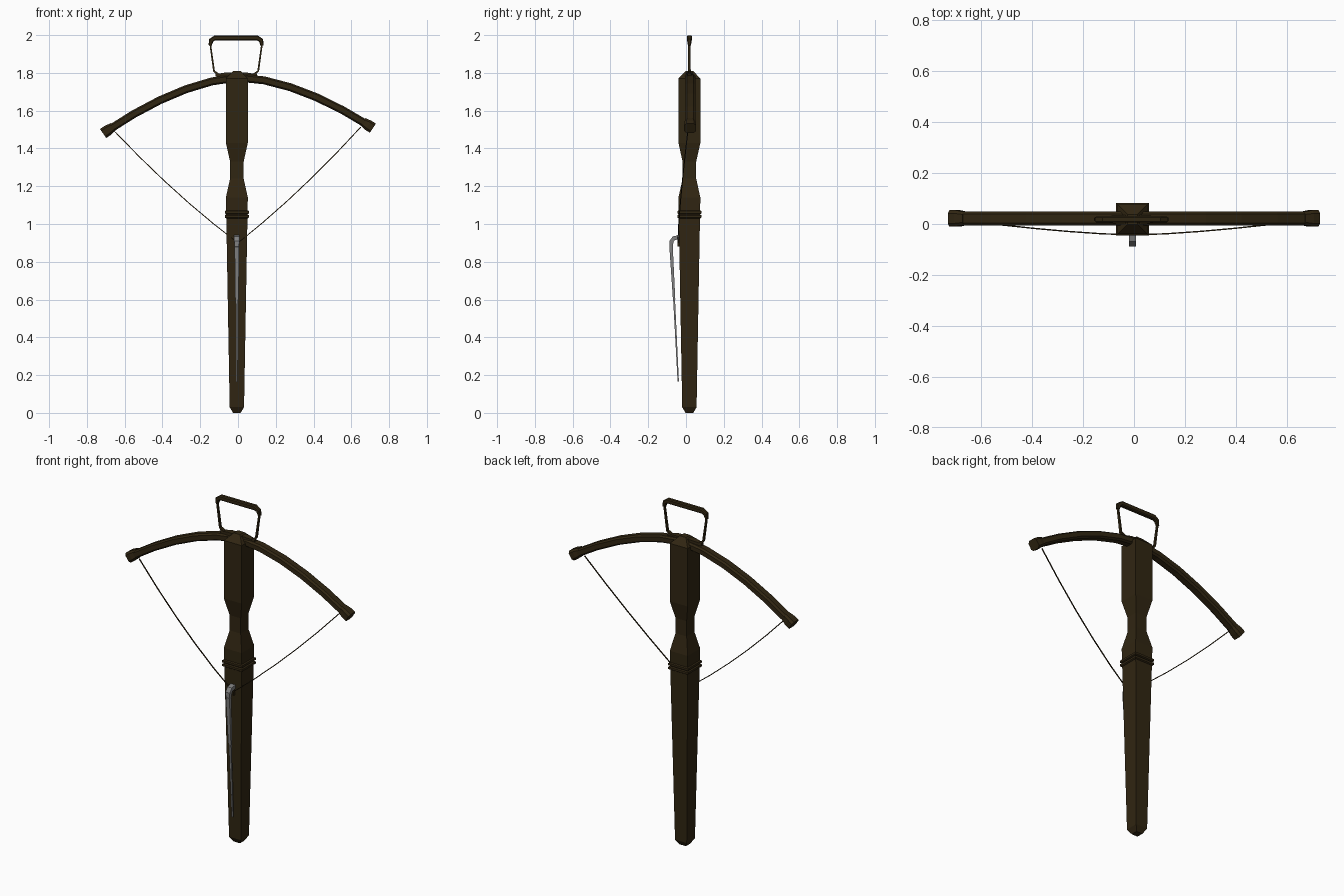
import bpy
import bmesh
import math
from mathutils import Vector

cube = bpy.data.objects.get("Cube")
if cube:
    bpy.data.objects.remove(cube, do_unlink=True)


def material(name, colour):
    mat = bpy.data.materials.new(name)
    mat.use_nodes = True
    mat.diffuse_color = (*colour, 1)
    mat.node_tree.nodes["Principled BSDF"].inputs["Base Color"].default_value = (*colour, 1)
    return mat


WOOD = material("dark wood", (0.03, 0.019, 0.006))
STEEL = material("grey steel", (0.22, 0.22, 0.22))

SIDEWAYS, DEPTH = Vector((1, 0, 0)), Vector((0, 1, 0))
CENTRE_X, CENTRE_Y = -0.006, 0.018
SIDES = {"right": -1, "left": 1}


def section(count):
    """Clamped polygon: four sides give a square, eight a bevelled square."""
    return [tuple(max(-1, min(1, 1.6 * wave(math.tau * (k + 0.5) / count)))
                  for wave in (math.cos, math.sin)) for k in range(count)]


def sweep(name, path, size, scales=None, axis=DEPTH, sides=4, mat=WOOD):
    """Loft a section along a path; size is (in-plane half, half along axis)."""
    points = [Vector(p) for p in path]
    scales = scales or [1] * len(points)
    last = len(points) - 1
    bm = bmesh.new()
    rings = []
    for i, (point, scale) in enumerate(zip(points, scales)):
        tangent = points[min(i + 1, last)] - points[max(i - 1, 0)]
        normal = tangent.cross(axis).normalized() * size[0] * scale
        across = axis * size[1] * scale
        rings.append([bm.verts.new(point + normal * u + across * v) for u, v in section(sides)])
    for lower, upper in zip(rings, rings[1:]):
        for k in range(sides):
            following = (k + 1) % sides
            bm.faces.new((lower[k], lower[following], upper[following], upper[k]))
    bm.faces.new(rings[0])
    bm.faces.new(rings[-1])
    bmesh.ops.recalc_face_normals(bm, faces=bm.faces)
    mesh = bpy.data.meshes.new(name)
    bm.to_mesh(mesh)
    bm.free()
    mesh.materials.append(mat)
    bpy.context.collection.objects.link(bpy.data.objects.new(name, mesh))


def column(name, heights, halves):
    """Square upright post on the centre line."""
    path = [(CENTRE_X, CENTRE_Y, z) for z in heights]
    sweep(name, path, (1, 1), halves)


# Stock: tapered grip, pinched neck, straight head and pyramid top
WIDE, NECK, FOOT, POINT = 0.058, 0.036, 0.038, 0.02
column("stock", [0, 0.03, 1.14, 1.24, 1.33, 1.43, 1.77, 1.81],
       [POINT, FOOT, WIDE, NECK, NECK, WIDE, WIDE, POINT])

# Binding collar made of two ribs
RIB, GAP = 0.064, 0.004
for label, base in (("lower", 1.03), ("upper", 1.052)):
    column(label + "_collar_rib", [base, base + GAP, base + 4 * GAP, base + 5 * GAP],
           [WIDE, RIB, RIB, WIDE])

# Curved bow, leaning very slightly to one side
TILT, REACH = 0.02, 0.69


def bow_point(x):
    return x, CENTRE_Y + 0.004, 1.775 - abs(x) ** 1.7 / 2 + TILT * x


STEPS = 5
sweep("bow", [bow_point(REACH * i / STEPS) for i in range(-STEPS, STEPS + 1)],
      (0.021, 0.028), sides=8)

# Flared caps at the bow tips
for label, side in SIDES.items():
    path = [bow_point(side * (REACH + offset)) for offset in (-0.03, 0, 0.024)]
    sweep(label + "_bow_tip", path, (0.029, 0.032), [0.8, 1, 1], sides=8)


# Bowstring drawn back to the lever, sagging a little on each side
def string_point(t):
    pull = abs(t)
    x = 0.65 * t
    return x, -0.043 + 0.055 * pull ** 1.5, 0.9 + pull / 2 + pull * pull / 10 + TILT * x


sweep("bowstring", [string_point(i / STEPS) for i in range(-STEPS, STEPS + 1)],
      (0.0025, 0.0025))


# Foot stirrup: curved foot, thin side bars and thick grip
def mirrored(half_path):
    """Mirror (half width, height) pairs into one path across the stirrup."""
    spans = [(-w, z) for w, z in half_path] + [(w, z) for w, z in reversed(half_path)]
    return [(w - 0.01, CENTRE_Y, z) for w, z in spans]


sweep("stirrup_foot", mirrored([(0.11, 1.787), (0.055, 1.79)]), (0.012, 0.018),
      [0.5, 1, 1, 0.5])
for label, side in SIDES.items():
    path = [(side * w - 0.01, CENTRE_Y, z)
            for w, z in ((0.09, 1.787), (0.117, 1.81), (0.138, 1.96))]
    sweep(label + "_stirrup_bar", path, (0.004, 0.006), [2, 1.2, 1])
sweep("stirrup_grip", mirrored([(0.138, 1.945), (0.132, 1.972), (0.113, 1.985)]),
      (0.014, 0.013), [0.6, 0.9, 1, 1, 0.9, 0.6], sides=8)


# Trigger lever: hooked head, thick upper arm, thin tail
def lever(name, path, size, scales):
    sweep(name, [(CENTRE_X, y, z) for y, z in path], size, scales, SIDEWAYS, mat=STEEL)


ELBOW, JOINT = (-0.079, 0.88), (-0.063, 0.6)
lever("lever_head", [(-0.035, 0.93), (-0.064, 0.925), (-0.077, 0.907), ELBOW],
      (0.011, 0.014), [1, 1, 1, 0.8])
lever("lever_arm", [ELBOW, JOINT], (0.009, 0.012), [1, 0.7])
lever("lever_tail", [JOINT, (-0.041, 0.165)], (0.005, 0.006), [1, 0.7])

# Small catch that holds the string
sweep("string_catch", [(CENTRE_X, -0.04, z) for z in (0.88, 0.935)], (0.01, 0.006))
